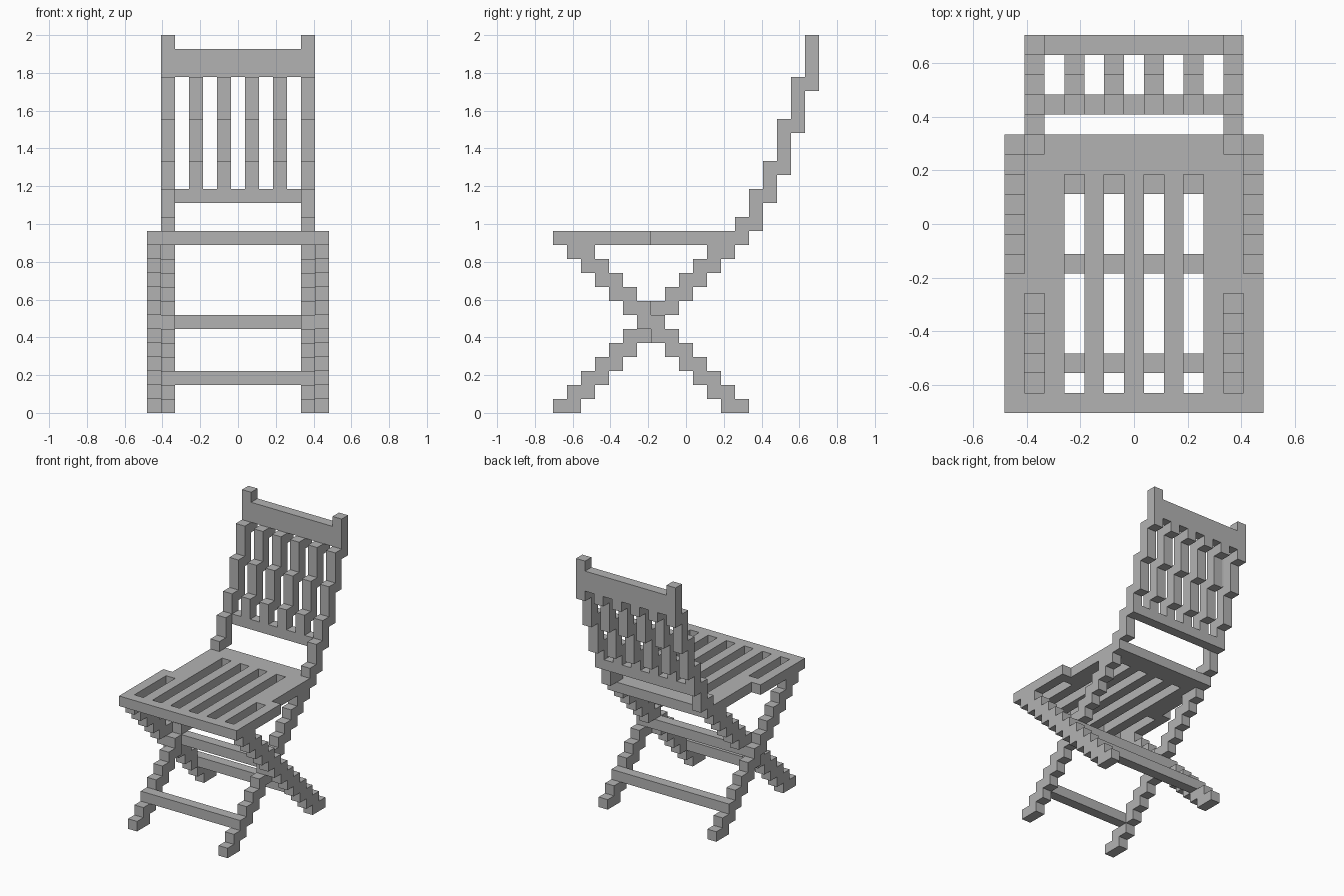
import bpy
import bmesh
from mathutils import Vector

default = bpy.data.objects.get("Cube")
if default:
    bpy.data.objects.remove(default, do_unlink=True)

# The chair sits on a block grid: 13 wide, 19 deep, 27 high
UNIT = 2 / 27
WIDE, DEEP = 13, 19

grey = bpy.data.materials.new("plain grey")
grey.use_nodes = True
grey.diffuse_color = (0.45, 0.45, 0.45, 1)
grey.node_tree.nodes["Principled BSDF"].inputs["Base Color"].default_value = grey.diffuse_color


def block(xs, ys, zs):
    """Grid cells in inclusive index ranges."""
    return {(x, y, z)
            for x in range(xs[0], xs[1] + 1)
            for y in range(ys[0], ys[1] + 1)
            for z in range(zs[0], zs[1] + 1)}


def build(name, cells):
    """Skin a set of cells with its outer faces only, then merge flat regions."""
    bm = bmesh.new()
    for cell in cells:
        for axis in range(3):
            for sign in (-1, 1):
                step = [0, 0, 0]
                step[axis] = sign
                if tuple(c + s for c, s in zip(cell, step)) in cells:
                    continue
                n = Vector(step)
                u = Vector((step[2], step[0], step[1]))
                v = n.cross(u)
                mid = Vector(cell) + Vector((0.5, 0.5, 0.5)) + n / 2
                corners = [mid + (a * u + b * v) / 2
                           for a, b in ((-1, -1), (1, -1), (1, 1), (-1, 1))]
                bm.faces.new([bm.verts.new(((p.x - WIDE / 2) * UNIT,
                                            (p.y - DEEP / 2) * UNIT,
                                            p.z * UNIT)) for p in corners])
    bmesh.ops.remove_doubles(bm, verts=bm.verts[:], dist=UNIT / 100)
    bmesh.ops.dissolve_limit(bm, angle_limit=0.01, verts=bm.verts[:], edges=bm.edges[:])
    mesh = bpy.data.meshes.new(name)
    bm.to_mesh(mesh)
    bm.free()
    mesh.materials.append(grey)
    obj = bpy.data.objects.new(name, mesh)
    bpy.context.collection.objects.link(obj)


# Stepped lean of the backrest: depth index -> height range
LEAN = {13: (13, 13), 14: (13, 15), 15: (15, 17), 16: (17, 20), 17: (20, 23), 18: (23, 26)}


def leaning(x, low, high):
    """Cells of one column that follows the backrest lean."""
    cells = set()
    for y, (z0, z1) in LEAN.items():
        cells |= block((x, x), (y, y), (max(z0, low), min(z1, high)))
    return cells


# Legs, posts on both sides
for side, inner, outer in (("right", 1, 0), ("left", 11, 12)):
    front_leg, back_leg = set(), set()
    for z in range(12):
        front_leg |= block((inner, inner), (z, z + 1), (z, z))
        back_leg |= block((outer, outer), (12 - z, 13 - z), (z, z))
    build(side + "_front_leg", front_leg)
    build(side + "_back_leg", back_leg)
    build(side + "_back_post", leaning(inner, 13, 26))

# Seat: wide front, narrow back, long slots and two short side slots
seat = block((0, 12), (0, 6), (12, 12)) | block((1, 11), (7, 13), (12, 12))
for x in (3, 5, 7, 9):
    seat -= block((x, x), (1, 11), (12, 12))
for x in (1, 11):
    seat -= block((x, x), (1, 5), (12, 12))
build("seat", seat)

# Stretchers between the legs
build("front_stretcher", block((2, 10), (2, 2), (2, 2)))
build("middle_stretcher", block((2, 10), (7, 7), (6, 6)))
build("back_stretcher", block((1, 11), (11, 11), (2, 2)))

# Backrest rails and slats
build("lower_rail", block((2, 10), (15, 15), (15, 15)))
build("top_rail", block((2, 10), (18, 18), (24, 25)))
for i, x in enumerate((3, 5, 7, 9)):
    build("back_slat_%d" % (i + 1), leaning(x, 16, 23))
